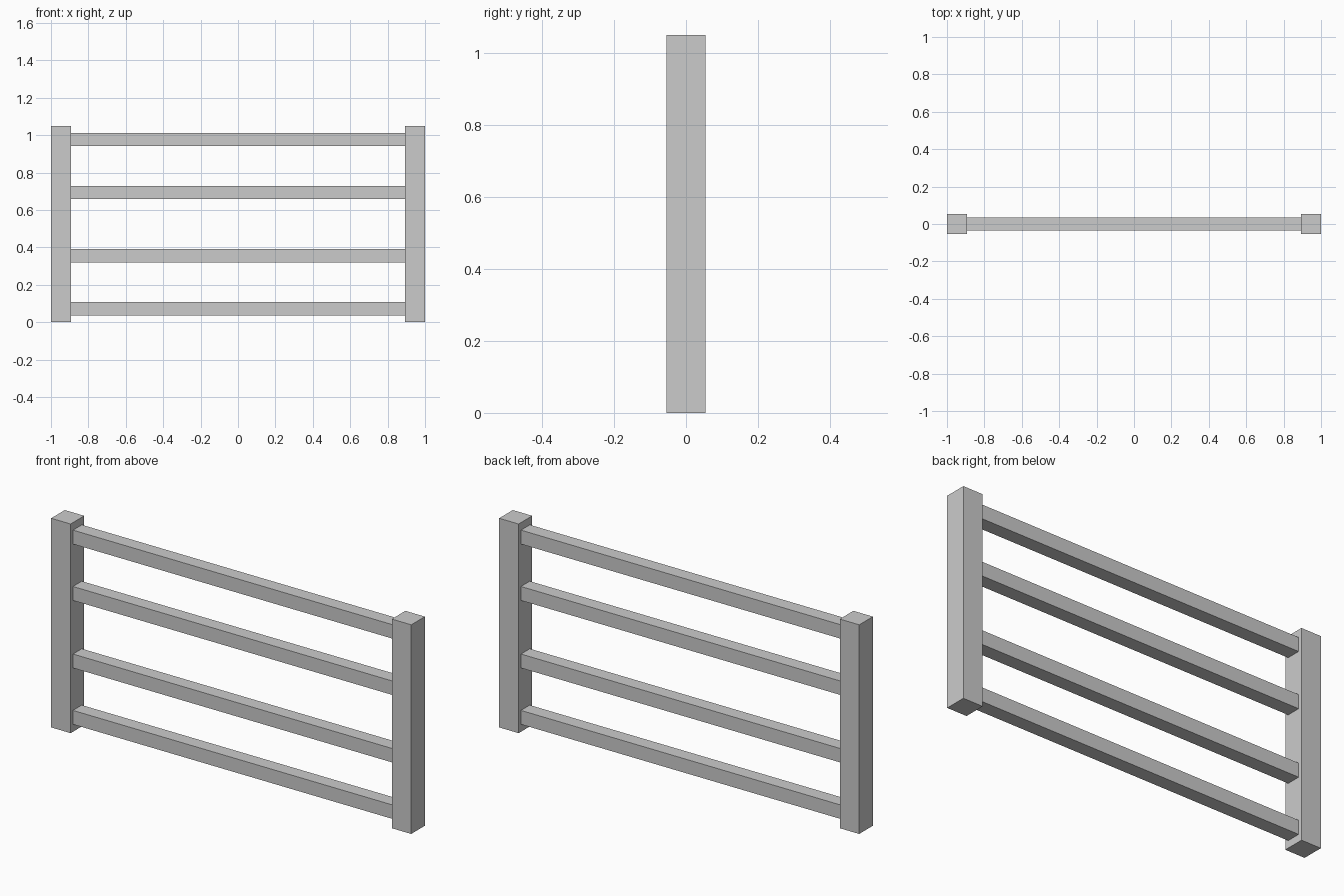
import bpy

if "Cube" in bpy.data.objects:
    bpy.data.objects.remove(bpy.data.objects["Cube"])

def box(name, size, center):
    bpy.ops.mesh.primitive_cube_add(size=1, location=center)
    ob = bpy.context.object
    ob.name = name
    ob.scale = size
    bpy.ops.object.transform_apply(location=False, rotation=False, scale=True)
    return ob

HEIGHT, POST, RAIL = 1.05, 0.108, 0.07
INNER = 1.0 - POST  # inner face of each post

# Square end posts
for side, sx in (("left", -1), ("right", 1)):
    box(f"{side}_post", (POST, POST, HEIGHT), (sx * (1 - POST / 2), 0, HEIGHT / 2))

# Horizontal rails spanning between the posts
for i, z in enumerate((0.072, 0.355, 0.694, 0.977)):
    box(f"rail_{i + 1}", (2 * INNER, RAIL, RAIL), (0, 0, z))
